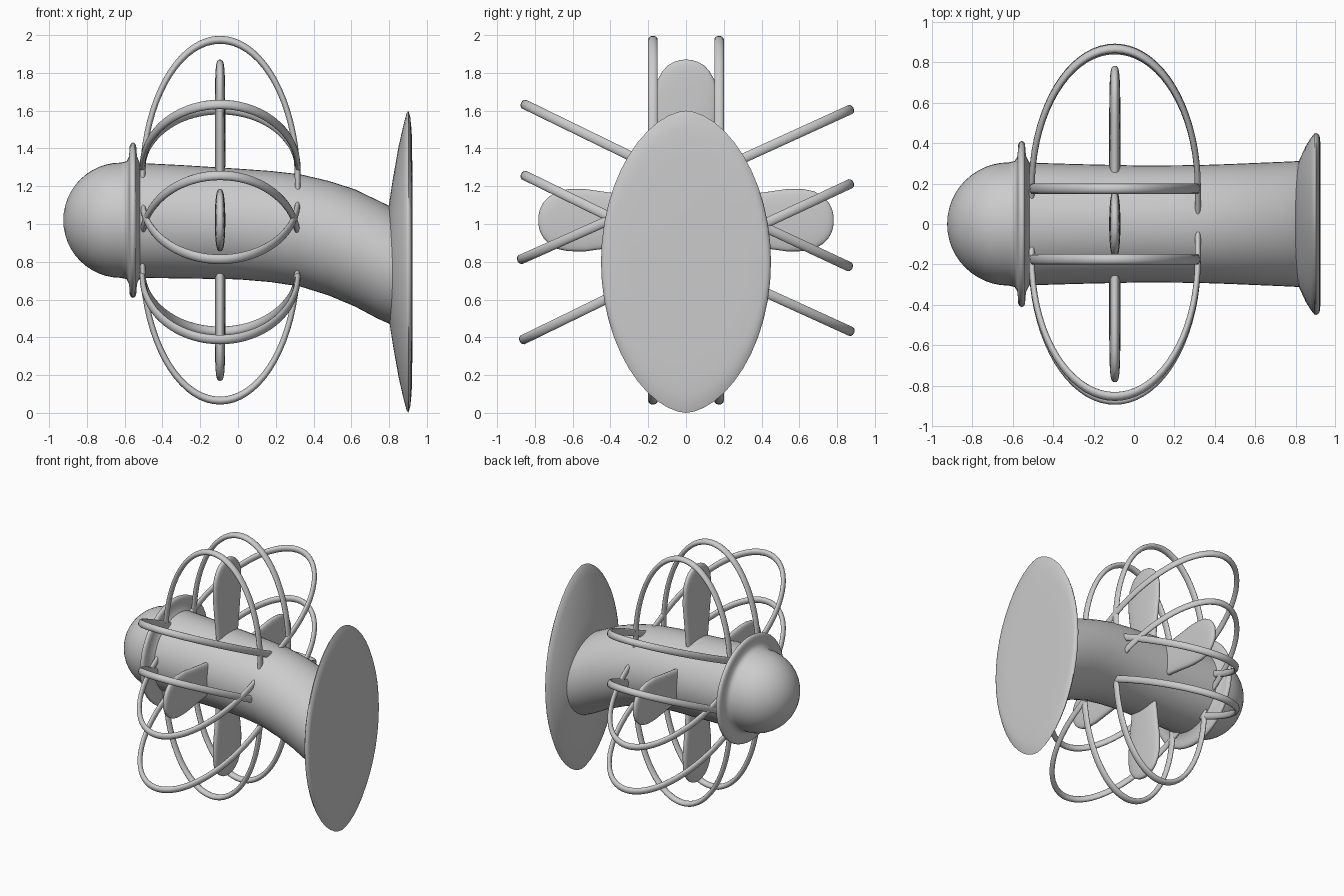
import bpy, bmesh
from math import sin, cos, pi, radians
from mathutils import Vector

if "Cube" in bpy.data.objects:
    bpy.data.objects.remove(bpy.data.objects["Cube"])

AXIS = Vector((0, 0, 1.02))
X, Y, Z = Vector((1, 0, 0)), Vector((0, 1, 0)), Vector((0, 0, 1))


def power(a, e):
    return abs(a) ** e * (1 if a >= 0 else -1)


def loft(name, sections, segs=48, angle=35, eu=1, ev=1):
    """Skin capped oval sections given as (centre, u axis vector, v axis vector)."""
    bm = bmesh.new()
    rings = []
    for c, u, v in sections:
        rings.append([bm.verts.new(c + u * power(cos(2 * pi * i / segs), eu) + v * power(sin(2 * pi * i / segs), ev))
                      for i in range(segs)])
    for a, b in zip(rings, rings[1:]):
        for i in range(segs):
            j = (i + 1) % segs
            bm.faces.new((a[i], a[j], b[j], b[i]))
    bm.faces.new(rings[0][::-1])
    bm.faces.new(rings[-1])
    bmesh.ops.recalc_face_normals(bm, faces=bm.faces)
    me = bpy.data.meshes.new(name)
    bm.to_mesh(me)
    bm.free()
    ob = bpy.data.objects.new(name, me)
    bpy.context.collection.objects.link(ob)
    bpy.context.view_layer.objects.active = ob
    ob.select_set(True)
    bpy.ops.object.shade_smooth_by_angle(angle=radians(angle))
    ob.select_set(False)


# Bent body tube: x, centre z, y radius, z radius
body = [(-.56, 1.02, .305, .305), (-.3, 1.012, .297, .30), (0, 1.0, .29, .293),
        (.17, .987, .29, .294), (.33, .966, .292, .297), (.48, .925, .297, .303),
        (.62, .873, .303, .31), (.74, .812, .308, .313), (.82, .775, .312, .312), (.87, .75, .31, .30)]
loft("body_tube", [(Vector((x, 0, z)), Y * ry, Z * rz) for x, z, ry, rz in body])

# Rounded nose with flared collar
R = .305
nose = [(-.62 - R * cos(t), max(R * sin(t), .002)) for t in [i * pi / 24 for i in range(13)]]
nose += [(-.59, .312), (-.578, .335), (-.574, .37), (-.573, .395), (-.566, .407), (-.556, .411),
         (-.546, .407), (-.539, .395), (-.538, .37), (-.534, .335), (-.522, .31), (-.51, .29)]
loft("nose_and_collar", [(Vector((x, 0, 1.02)), Y * r, Z * r) for x, r in nose], angle=60)

# Lemon-shaped end plate: x, y radius, z radius
plate = [(.80, .26, .31), (.82, .32, .44), (.85, .385, .61), (.875, .425, .72), (.892, .447, .785), (.902, .45, .80),
         (.912, .445, .765), (.919, .435, .70), (.922, .42, .62), (.923, .3, .45)]
loft("end_plate", [(Vector((x, 0, .80)), Y * ry, Z * rz) for x, ry, rz in plate], angle=60, eu=1.15)

# Four flat paddles around the body: distance out, half width, half thickness
paddle = [(.15, .11, .024), (.3, .13, .028), (.45, .148, .028), (.58, .165, .028), (.68, .164, .027),
          (.74, .152, .026), (.79, .124, .024), (.82, .095, .021), (.84, .06, .016), (.849, .025, .01), (.85, .003, .002)]
for name, d, s in (("top_paddle", Z, 1), ("bottom_paddle", -Z, 1),
                   ("front_paddle", -Y, .92), ("back_paddle", Y, .92)):
    side = X.cross(d)
    loft(name, [(AXIS - X * .095 + d * (r * s), side * w, X * t) for r, w, t in paddle], 32, 60, ev=.6)


# Arched guard rails: tip position (y, z) and direction; thinner at the legs than at the crown
def rail(name, y, z, deg):
    d = Vector((0, cos(radians(deg)), sin(radians(deg))))
    side = X.cross(d) * .026
    half, rise, n = .411, .755, 36
    base = Vector((-.095, y, z)) - d * rise
    arch = [(base + X * (-half * cos(t)) + d * (rise * sin(t)),
             X * (-.015 * cos(t)) + d * (.021 * sin(t)), side) for t in [pi * i / n for i in range(n + 1)]]
    legs = [(base + X * (s * half) - d * .14, X * (s * .015), side) for s in (-1, 1)]
    loft(name, [legs[0]] + arch + [legs[1]], 14, 50)


tips = [(-.175, 1.975, 90), (.175, 1.975, 90), (-.175, .065, -90), (.175, .065, -90),
        (.868, 1.605, 24.5), (.868, 1.212, 25), (.862, .775, -25), (.871, .432, -24.5),
        (-.854, 1.633, 154), (-.854, 1.257, 154), (-.873, .813, -156), (-.862, .388, -154)]
for k, (y, z, deg) in enumerate(tips):
    rail(f"guard_rail_{k + 1}", y, z, deg)
